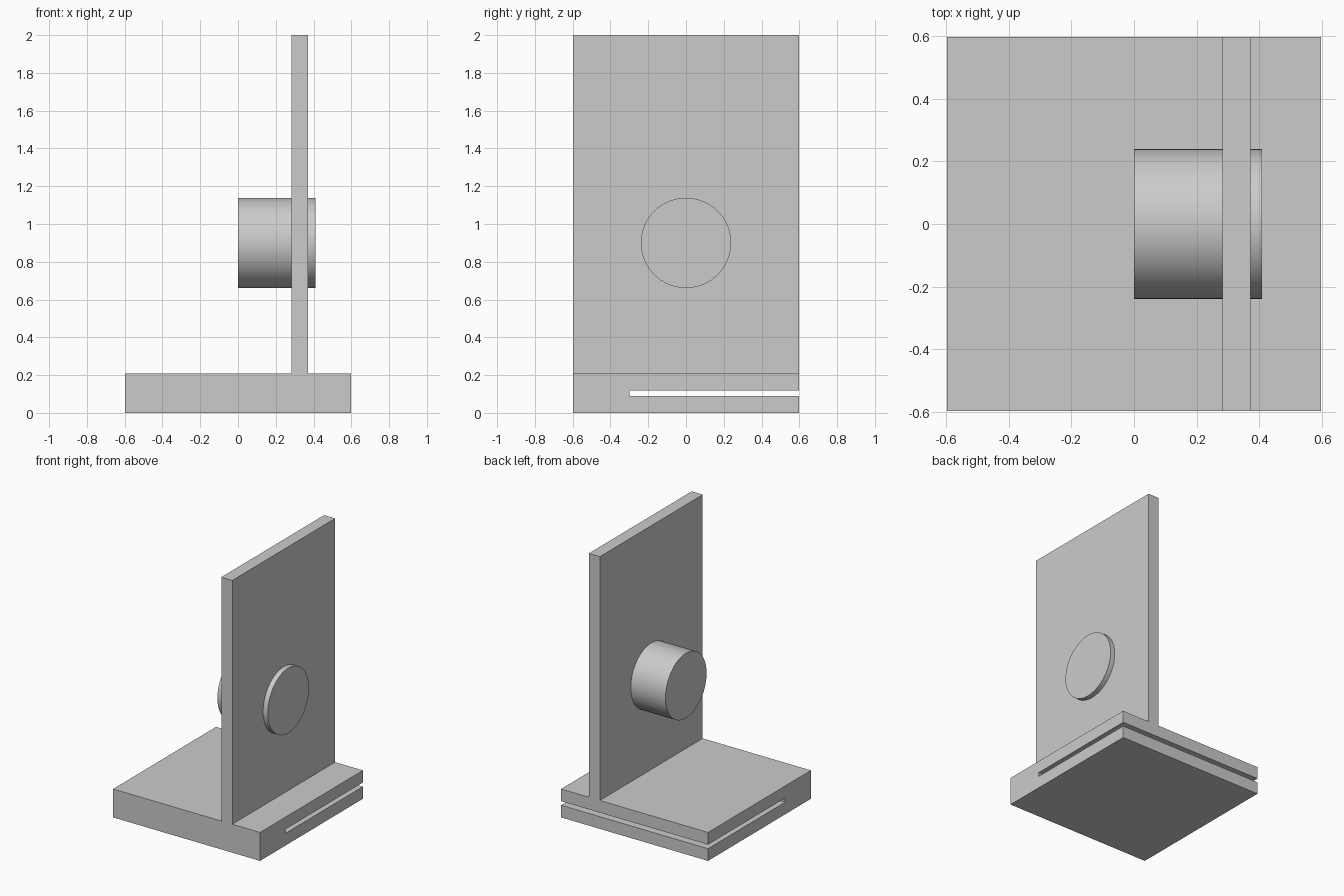
import bpy, bmesh, math

if "Cube" in bpy.data.objects:
    bpy.data.objects.remove(bpy.data.objects["Cube"])

U = 2 / 67  # design unit


def material(name, value):
    m = bpy.data.materials.new(name)
    m.diffuse_color = (value, value, value, 1)
    m.use_nodes = True
    m.node_tree.nodes["Principled BSDF"].inputs["Base Color"].default_value = m.diffuse_color
    return m


GREY = material("plain grey", 0.6)


def extrude_x(name, profile, x0, x1):
    """Solid prism: a (y, z) outline swept from x0 to x1."""
    bm = bmesh.new()
    face = bm.faces.new([bm.verts.new((x0, y, z)) for y, z in profile])
    swept = bmesh.ops.extrude_face_region(bm, geom=[face])["geom"]
    verts = [g for g in swept if isinstance(g, bmesh.types.BMVert)]
    bmesh.ops.translate(bm, verts=verts, vec=(x1 - x0, 0, 0))
    bmesh.ops.recalc_face_normals(bm, faces=bm.faces)
    mesh = bpy.data.meshes.new(name)
    bm.to_mesh(mesh)
    bm.free()
    mesh.materials.append(GREY)
    obj = bpy.data.objects.new(name, mesh)
    bpy.context.collection.objects.link(obj)
    return obj


half, base_top = 20 * U, 7 * U
slot_low, slot_high, slot_end = 3 * U, 4 * U, -10 * U

# Base block with a horizontal slot open at the back
extrude_x("slotted_base", [
    (-half, 0), (half, 0), (half, slot_low), (slot_end, slot_low),
    (slot_end, slot_high), (half, slot_high), (half, base_top), (-half, base_top),
], -half, half)

# Upright panel
extrude_x("upright_panel", [
    (-half, base_top), (half, base_top), (half, 2), (-half, 2),
], 0.282, 0.282 + 3 * U)

# Round pin passing through the panel
x0, x1 = 0.0, 0.409
bpy.ops.mesh.primitive_cylinder_add(
    vertices=64, radius=8 * U, depth=x1 - x0,
    location=((x0 + x1) / 2, 0, 0.9), rotation=(0, math.pi / 2, 0))
pin = bpy.context.object
pin.name = "round_pin"
pin.data.materials.append(GREY)
bpy.ops.object.shade_smooth_by_angle(angle=math.radians(30))
